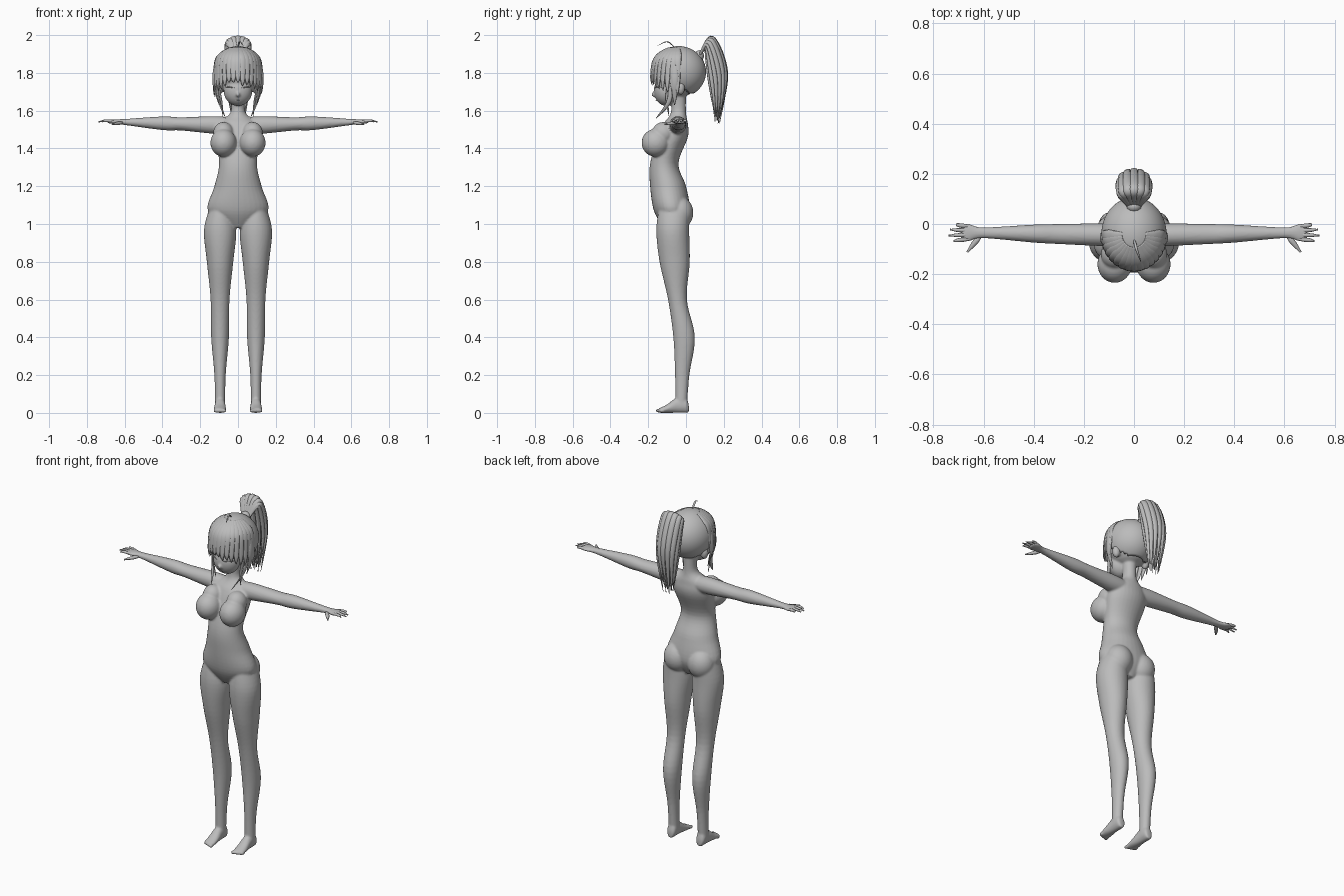
import bpy
import bmesh
import math
import random
from mathutils import Vector, Matrix

cube = bpy.data.objects.get("Cube")
if cube:
    bpy.data.objects.remove(cube, do_unlink=True)

random.seed(4)
SIDES = {"left": 1, "right": -1}
COLOUR = (.5, .5, .5, 1)
grey = bpy.data.materials.new("plain_grey")
grey.use_nodes = True
grey.diffuse_color = COLOUR
grey.node_tree.nodes["Principled BSDF"].inputs["Base Color"].default_value = COLOUR


def finish(bm, name):
    """Turn a bmesh into a smooth shaded object."""
    bmesh.ops.recalc_face_normals(bm, faces=bm.faces)
    for face in bm.faces:
        face.smooth = True
    mesh = bpy.data.meshes.new(name)
    bm.to_mesh(mesh)
    bm.free()
    mesh.materials.append(grey)
    obj = bpy.data.objects.new(name, mesh)
    bpy.context.scene.collection.objects.link(obj)
    return obj


def spline(points, steps):
    """Catmull-Rom interpolation of tuples of any length."""
    padded = [points[0], *points, points[-1]]
    result = []
    for p, q, r, s in zip(padded, padded[1:], padded[2:], padded[3:]):
        for k in range(steps):
            t = k / steps
            result.append([b + t / 2 * (c - a + t * (2 * a - 5 * b + 4 * c - d + t * (3 * (b - c) + d - a)))
                           for a, b, c, d in zip(p, q, r, s)])
    return result + [list(points[-1])]


def skin(bm, rings):
    """Bridge rings of coordinates into a closed tube."""
    loops = [[bm.verts.new(co) for co in ring] for ring in rings]
    for low, high in zip(loops, loops[1:]):
        for i in range(len(low)):
            j = (i + 1) % len(low)
            bm.faces.new((low[i], low[j], high[j], high[i]))
    bm.faces.new(loops[0])
    bm.faces.new(loops[-1])


def circle(count):
    angles = [math.tau * i / count for i in range(count)]
    return [(math.cos(angle), math.sin(angle)) for angle in angles]


def loft(bm, axis, sections, side=1):
    """Ellipses along an axis: position, then centre and radius on each other axis."""
    rings = []
    for position, mid_a, radius_a, mid_b, radius_b in spline(sections, 6):
        ring = []
        for cosine, sine in circle(32):
            co = [mid_a + radius_a * cosine, mid_b + radius_b * sine]
            co.insert(axis, position)
            co[0] *= side
            ring.append(co)
        rings.append(ring)
    skin(bm, rings)


def lock(bm, points, width, flat, centre, blunt=.1):
    """Sweep a flattened section along a path, swelling then tapering."""
    path = [Vector(p) for p in spline(points, 8)]
    last = len(path) - 1
    rings = []
    for k, point in enumerate(path):
        tangent = (path[min(k + 1, last)] - path[max(k - 1, 0)]).normalized()
        across = tangent.cross(point - Vector(centre)).normalized()
        normal = across.cross(tangent)
        along = k / last
        size = width * max(blunt, min(1, .4 + 2 * along) * (1 - along ** 3))
        rings.append([point + size * (across * cosine + normal * flat * sine)
                      for cosine, sine in circle(10)])
    skin(bm, rings)


def ball(bm, centre, radii, segments=32):
    matrix = Matrix.Translation(centre) @ Matrix.Diagonal((*radii, 1))
    bmesh.ops.create_uvsphere(bm, u_segments=segments, v_segments=segments // 2, radius=1, matrix=matrix)


# Body: overlapping volumes fused into one skin
bm = bmesh.new()
TORSO = [(.98, .05, -.12, -.02), (1.07, .16, -.17, .02), (1.2, .125, -.19, 0), (1.32, .1, -.19, -.04),
         (1.46, .12, -.15, .01), (1.53, .11, -.12, .01), (1.59, .04, -.08, 0), (1.7, .04, -.08, 0)]
LEG = [(1.1, .05, -.06, .08), (.97, .085, -.07, .087), (.8, .07, -.06, .08), (.6, .05, -.045, .05),
       (.4, .047, -.01, .057), (.2, .03, -.02, .038), (.03, .027, -.025, .03)]
FOOT = [(.015, .015, .04), (0, .026, .08), (-.05, .028, .08), (-.1, .032, .045), (-.14, .032, .025)]
ARM = [(.06, .045, .045), (.14, .045, .046), (.3, .04, .035), (.4, .036, .036),
       (.6, .022, .016), (.66, .036, .012), (.69, .03, .009)]
STANCE = .095

loft(bm, 2, [(z, 0, width, (front + back) / 2, (back - front) / 2) for z, width, front, back in TORSO])
for s in SIDES.values():
    loft(bm, 2, [(z, STANCE, width, y, depth) for z, width, y, depth in LEG], s)
    loft(bm, 1, [(y, STANCE, width, height / 2, height / 2) for y, width, height in FOOT], s)
    for toe in range(5):
        ball(bm, (s * (.07 + toe / 80), -.147 + toe / 200, .012), (.009, .015, .011), 12)
    loft(bm, 0, [(x, x / 60 - .045, width, 1.52 + x / 30, height) for x, width, height in ARM], s)
    # chest and seat fullness
    ball(bm, (s * .077, -.16, 1.43), (.069, .075, .074))
    ball(bm, (s * .077, -.12, 1.48), (.055, .06, .06))
    ball(bm, (s * .077, -.035, 1.06), (.077, .074, .085))
    # ear
    ball(bm, (s * .1, -.028, 1.72), (.022, .022, .036))

# Skull, jaw and nose join the same skin
ball(bm, (0, -.045, 1.8), (.118, .13, .13))
ball(bm, (0, -.105, 1.705), (.076, .065, .08))
ball(bm, (0, -.168, 1.686), (.01, .017, .014))
body = finish(bm, "body")
remesh = body.modifiers.new("fuse", "REMESH")
remesh.mode = "VOXEL"
remesh.voxel_size = .006
remesh.use_smooth_shade = True
soften = body.modifiers.new("soften", "SMOOTH")
soften.factor = .5
soften.iterations = 4

CROWN = Vector((0, -.04, 1.805))
CAP = Vector((.13, .146, .137))

for name, s in SIDES.items():
    # Fingers fan out slightly from the palm, the thumb points forward
    bm = bmesh.new()
    for finger in range(4):
        base = -.01 - finger / 60
        tip = .74 - .012 * (finger - 1.7) ** 2
        fan = base * 1.4 + .015
        lock(bm, [(s * .65, base, 1.544), (s * .7, (base + fan) / 2, 1.547), (s * tip, fan, 1.541)],
             .009, .9, (0, 0, 0), .4)
    lock(bm, [(s * .61, -.045, 1.537), (s * .64, -.08, 1.532), (s * .665, -.112, 1.528)],
         .012, .85, (0, 0, 0), .4)
    finish(bm, name + "_fingers")

    # Closed eyelid
    bm = bmesh.new()
    lock(bm, [(s * .02, -.167, 1.72), (s * .05, -.153, 1.727), (s * .07, -.125, 1.72)], .004, .7, CROWN)
    finish(bm, name + "_eyelid")

    # Long locks in front of the ear, one curling forward
    bm = bmesh.new()
    lock(bm, [(s * .124, -.06, 1.84), (s * .127, -.06, 1.74), (s * .1, -.06, 1.63)], .022, .35, CROWN)
    lock(bm, [(s * .12, -.08, 1.78), (s * .1, -.09, 1.65), (s * .065, -.158, 1.56)], .014, .45, CROWN)
    lock(bm, [(s * .115, -.09, 1.78), (s * .09, -.1, 1.66), (s * .08, -.09, 1.57)], .01, .5, CROWN)
    finish(bm, name + "_side_lock")

# Mouth
bm = bmesh.new()
lock(bm, [(-.016, -.156, 1.656), (0, -.158, 1.654), (.016, -.156, 1.656)], .003, .8, CROWN)
finish(bm, "mouth")

# Hair cap with a hairline that slopes up to the forehead
bm = bmesh.new()
ball(bm, CROWN, CAP, 64)
bare = []
for face in bm.faces:
    middle = face.calc_center_median()
    if middle.z < 1.69 + .75 * max(0, .02 - middle.y):
        bare.append(face)
bmesh.ops.delete(bm, geom=bare, context="FACES")
cap = finish(bm, "hair_cap")
cap.modifiers.new("thickness", "SOLIDIFY").thickness = .012


def on_cap(angle, lift):
    """Point on the hair cap by heading and height angle."""
    level = math.cos(lift)
    return CROWN + CAP * Vector((math.sin(angle) * level, -math.cos(angle) * level, math.sin(lift)))


# Fringe: locks fall from the crown over the forehead and temples
bm = bmesh.new()
for i in range(-8, 9):
    heading = math.radians(11 * i)
    tip = CROWN.lerp(on_cap(heading, 0), .96)
    tip.z = 1.745 - .001 * i * i + random.uniform(-.02, .01)
    low = on_cap(heading, 0)
    low.z = (low.z + tip.z) / 2
    lock(bm, [on_cap(heading, lift) for lift in (1.2, .8, .4)] + [low, tip], .022, .3, CROWN)
finish(bm, "fringe")

# Stray curl on the crown
bm = bmesh.new()
lock(bm, [(0, -.06, 1.935), (.01, -.1, 1.965), (.028, -.152, 1.942)], .006, .5, CROWN)
finish(bm, "stray_curl")

# Ponytail: strands blended between an inner and an outer arc
ROOT = Vector((0, .07, 1.89))
INNER = [ROOT, Vector((0, .11, 1.93)), Vector((0, .13, 1.75)), Vector((0, .15, 1.55))]
OUTER = [ROOT, Vector((0, .14, 1.985)), Vector((0, .215, 1.8)), Vector((0, .18, 1.53))]
bm = bmesh.new()
for reach, strands in ((1, 13), (.45, 7)):
    for cosine, sine in circle(strands):
        drop = random.uniform(-.01, .05)
        path = []
        for i, (near, far) in enumerate(zip(INNER, OUTER)):
            point = near.lerp(far, (1 + reach * cosine) / 2)
            point.x = .06 * reach * sine * math.sin(.3 + .75 * i)
            point.z += drop * (i == 3)
            path.append(point)
        lock(bm, path, .021, .6, (0, .13, 1.75))
finish(bm, "ponytail")

# Band that gathers the ponytail
bm = bmesh.new()
ball(bm, ROOT, (.03, .025, .03), 20)
finish(bm, "hair_band")
